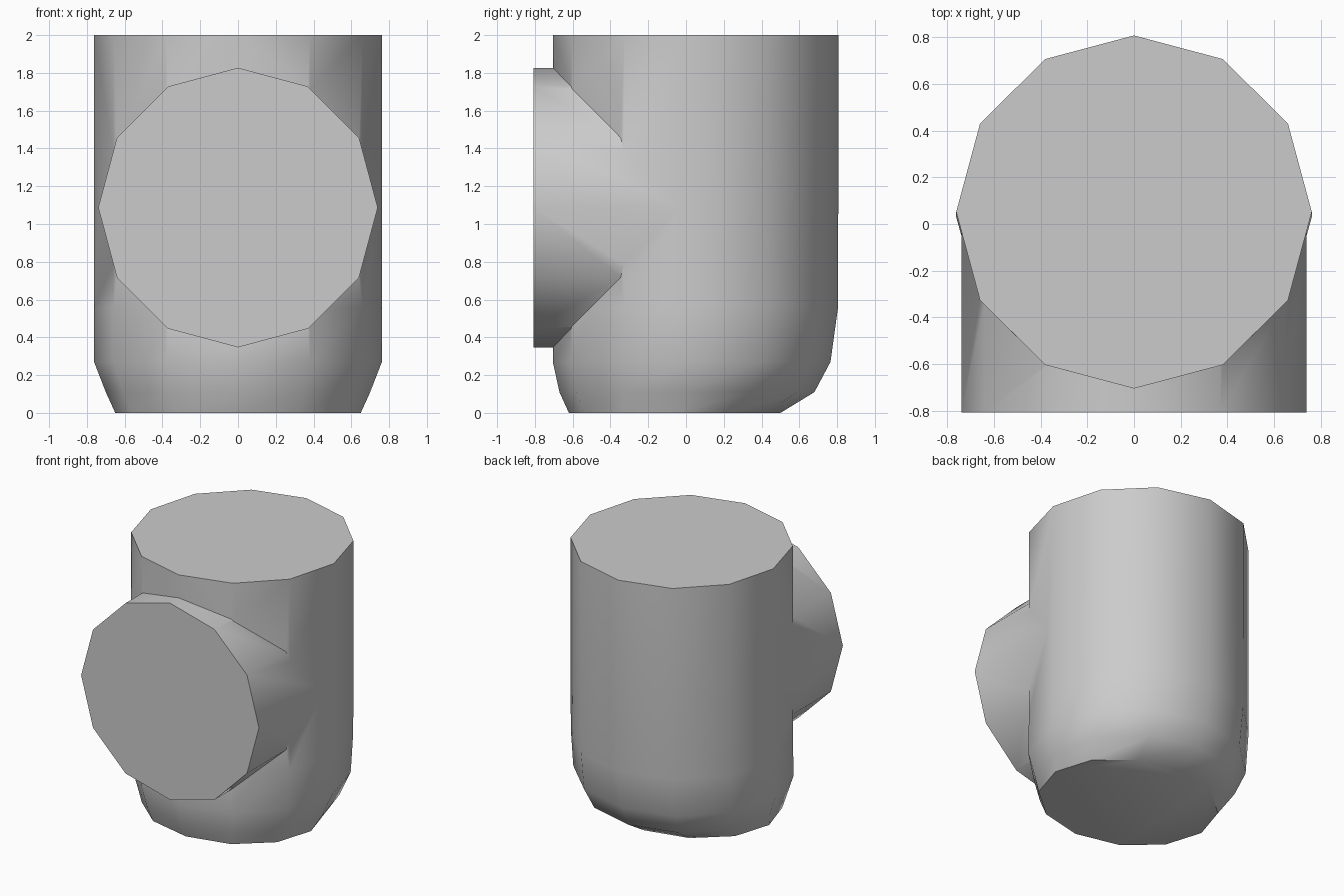
import bpy, bmesh, math

SIDES = 12

if "Cube" in bpy.data.objects:
    bpy.data.objects.remove(bpy.data.objects["Cube"], do_unlink=True)

grey = bpy.data.materials.new("plain_grey")
grey.use_nodes = True
grey.diffuse_color = (0.6, 0.6, 0.6, 1)
grey.node_tree.nodes["Principled BSDF"].inputs["Base Color"].default_value = (0.6, 0.6, 0.6, 1)


def loft(name, rings):
    """Skin a stack of point rings and close both ends."""
    bm = bmesh.new()
    loops = [[bm.verts.new(p) for p in ring] for ring in rings]
    for low, high in zip(loops, loops[1:]):
        for i in range(SIDES):
            j = (i + 1) % SIDES
            bm.faces.new((low[i], low[j], high[j], high[i]))
    bm.faces.new(loops[0])
    bm.faces.new(loops[-1])
    bmesh.ops.recalc_face_normals(bm, faces=bm.faces)
    mesh = bpy.data.meshes.new(name)
    bm.to_mesh(mesh)
    bm.free()
    mesh.materials.append(grey)
    obj = bpy.data.objects.new(name, mesh)
    bpy.context.collection.objects.link(obj)
    return obj


def body_ring(z, half_width, front, back):
    mid, depth = (front + back) / 2, (back - front) / 2
    angles = [math.tau * i / SIDES for i in range(SIDES)]
    return [(half_width * math.cos(a), mid + depth * math.sin(a), z) for a in angles]


def branch_ring(y, radius=0.74, height=1.087):
    angles = [math.tau * i / SIDES for i in range(SIDES)]
    return [(radius * math.cos(a), y, height + radius * math.sin(a)) for a in angles]


# Upright body: rounded foot, deeper chamfer at the back
body = loft("pipe_body", [
    body_ring(0, 0.65, -0.62, 0.50),
    body_ring(0.11, 0.70, -0.67, 0.68),
    body_ring(0.27, 0.762, -0.705, 0.765),
    body_ring(0.56, 0.762, -0.705, 0.805),
    body_ring(2, 0.762, -0.705, 0.808),
])

# Side branch facing forward, merged into the body
branch = loft("side_branch", [branch_ring(-0.808), branch_ring(0.03)])
branch.hide_render = True
union = body.modifiers.new("merge_branch", "BOOLEAN")
union.operation = "UNION"
union.solver = "EXACT"
union.object = branch

bpy.ops.object.select_all(action="DESELECT")
body.select_set(True)
bpy.context.view_layer.objects.active = body
bpy.ops.object.modifier_apply(modifier=union.name)
bpy.data.objects.remove(branch, do_unlink=True)
bpy.ops.object.shade_smooth_by_angle(angle=math.radians(35))
